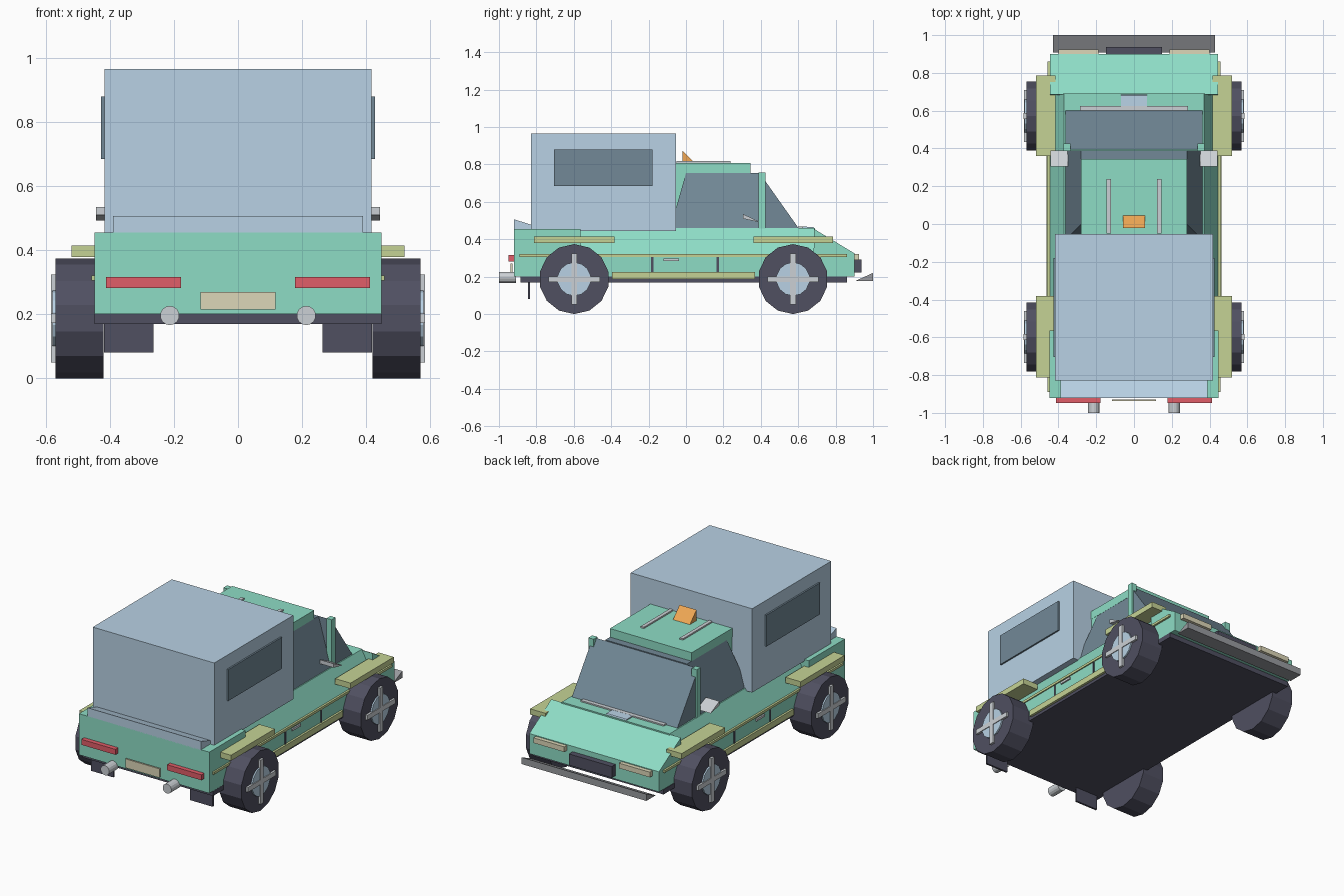
import bpy, bmesh, math
from mathutils import Matrix

if "Cube" in bpy.data.objects:
    bpy.data.objects.remove(bpy.data.objects["Cube"])

def mat(name, r, g, b):
    m = bpy.data.materials.new(name)
    m.diffuse_color = (r, g, b, 1)
    m.use_nodes = True
    m.node_tree.nodes["Principled BSDF"].inputs["Base Color"].default_value = m.diffuse_color
    return m

GREEN = mat("mint", 0.27, 0.72, 0.56)
BLUE = mat("pale_blue", 0.48, 0.64, 0.78)
GLASS = mat("glass", 0.17, 0.25, 0.31)
DARK = mat("rubber", 0.08, 0.08, 0.12)
OLIVE = mat("olive", 0.56, 0.65, 0.30)
RED = mat("red", 0.75, 0.11, 0.14)
ORANGE = mat("orange", 0.87, 0.39, 0.09)
CREAM = mat("cream", 0.72, 0.68, 0.48)
SILVER = mat("silver", 0.60, 0.63, 0.66)
STEEL = mat("steel", 0.32, 0.33, 0.35)

def finish(name, bm, material):
    bmesh.ops.recalc_face_normals(bm, faces=bm.faces)
    me = bpy.data.meshes.new(name)
    bm.to_mesh(me)
    bm.free()
    me.materials.append(material)
    ob = bpy.data.objects.new(name, me)
    bpy.context.collection.objects.link(ob)
    return ob

def prism(name, profile, a, b, material, axis="x"):
    """Extrude a (y,z) profile along x, or an (x,z) profile along y."""
    bm = bmesh.new()
    rings = []
    for d in (a, b):
        rings.append([bm.verts.new((d, p, q) if axis == "x" else (p, d, q)) for p, q in profile])
    n = len(profile)
    for r in rings:
        bm.faces.new(r)
    for i in range(n):
        j = (i + 1) % n
        bm.faces.new((rings[0][i], rings[0][j], rings[1][j], rings[1][i]))
    return finish(name, bm, material)

def box(name, x, y, z, material):
    return prism(name, [(y[0], z[0]), (y[1], z[0]), (y[1], z[1]), (y[0], z[1])], x[0], x[1], material)

def cylinder(name, center, r, depth, sides, material, axis="x"):
    bm = bmesh.new()
    bmesh.ops.create_cone(bm, cap_ends=True, segments=sides, radius1=r, radius2=r, depth=depth)
    turn = Matrix.Rotation(math.pi / 2, 4, "Y" if axis == "x" else "X")
    # a vertex of the ring points straight down
    spin = Matrix.Identity(4) if axis == "y" else Matrix.Rotation(
        math.pi / 2 if sides % 4 == 0 else 0, 4, "X")
    bmesh.ops.transform(bm, verts=bm.verts, matrix=Matrix.Translation(center) @ spin @ turn)
    if axis == "x":
        c = center
        top = max(v.co.z for v in bm.verts) - c[2]
        if top < r * 0.999:
            bmesh.ops.rotate(bm, verts=bm.verts, cent=c, matrix=Matrix.Rotation(math.pi / sides, 3, "X"))
    return finish(name, bm, material)

def mirror(ob):
    m = ob.modifiers.new("mirror", "MIRROR")
    m.use_axis[0] = True
    return ob

# Lower body: sloping shoulders, boxy tail, wedge bonnet
prism("body_middle", [(-0.45, 0.2), (0.45, 0.2), (0.45, 0.31), (0.37, 0.46), (-0.37, 0.46), (-0.45, 0.31)],
      -0.57, 0.69, GREEN, "y")
box("body_tail", (-0.447, 0.447), (-0.92, -0.565), (0.2, 0.455), GREEN)
prism("bonnet", [(0.68, 0.2), (0.9, 0.2), (0.9, 0.325), (0.685, 0.455)], -0.445, 0.445, GREEN)
box("chassis", (-0.448, 0.448), (-0.885, 0.86), (0.17, 0.2), DARK)
prism("bonnet_scoop", [(0.6, 0.455), (0.6, 0.468), (0.68, 0.466), (0.69, 0.455)], -0.07, 0.07, BLUE)
box("wiper_strip", (-0.285, 0.285), (0.6, 0.625), (0.455, 0.468), SILVER)

# Cab: tapered glass, windscreen wedge, pillars and roof
glass = prism("cab_glass", [(-0.085, 0.455), (0.39, 0.455), (0.39, 0.755), (0.0, 0.755)], -0.365, 0.365, GLASS)
for v in glass.data.vertices:
    if v.co.z > 0.7:
        v.co.x *= 0.28 / 0.365
prism("windscreen", [(0.395, 0.455), (0.605, 0.455), (0.395, 0.752)], -0.362, 0.362, GLASS)
mirror(box("windscreen_post", (0.337, 0.372), (0.387, 0.425), (0.455, 0.757), GREEN))
box("rear_cab_wall", (-0.28, 0.28), (-0.08, 0.0), (0.455, 0.76), GREEN)
box("roof", (-0.281, 0.281), (-0.08, 0.345), (0.755, 0.808), GREEN)
mirror(box("roof_rail", (0.123, 0.145), (-0.05, 0.237), (0.808, 0.817), SILVER))
prism("beacon", [(-0.02, 0.808), (0.045, 0.808), (-0.02, 0.875)], -0.058, 0.058, ORANGE)
mirror(prism("door_mirror", [(0.305, 0.535), (0.305, 0.51), (0.39, 0.492), (0.385, 0.497)], 0.35, 0.443, SILVER))

# Cargo box with side windows and tail ledge
box("cargo_box", (-0.417, 0.417), (-0.828, -0.053), (0.445, 0.965), BLUE)
mirror(box("cargo_window", (0.41, 0.427), (-0.705, -0.18), (0.685, 0.88), GLASS))
prism("tail_ledge", [(-0.92, 0.45), (-0.82, 0.45), (-0.82, 0.475), (-0.92, 0.507)], -0.39, 0.39, BLUE)

# Side trim
mirror(box("side_strip", (0.44, 0.457), (-0.89, 0.86), (0.306, 0.321), OLIVE))
mirror(box("sill", (0.41, 0.463), (-0.395, 0.37), (0.188, 0.225), OLIVE))
for y in (-0.18, 0.17):
    mirror(box("door_gap", (0.44, 0.454), (y - 0.006, y + 0.006), (0.225, 0.305), DARK))
mirror(box("door_handle", (0.44, 0.459), (-0.12, -0.038), (0.283, 0.297), SILVER))

# Wheels and fenders
for end, y, f0, f1 in (("front", 0.572, 0.36, 0.785), ("rear", -0.598, -0.812, -0.382)):
    z = 0.187
    mirror(cylinder(end + "_tyre", (0.495, y, z), 0.187, 0.15, 14, DARK))
    mirror(cylinder(end + "_hub", (0.56, y, z), 0.09, 0.038, 14, BLUE))
    mirror(box(end + "_spoke_upright", (0.565, 0.584), (y - 0.015, y + 0.015), (z - 0.137, z + 0.137), SILVER))
    mirror(box(end + "_spoke_level", (0.565, 0.5835), (y - 0.137, y + 0.137), (z - 0.015, z + 0.015), SILVER))
    mirror(box(end + "_fender", (0.415, 0.52), (f0, f1), (0.379, 0.414), OLIVE))

# Nose fittings
prism("nose_bumper", [(0.908, 0.178), (1.0, 0.178), (1.0, 0.22)], -0.428, 0.428, STEEL)
mirror(box("headlight", (0.188, 0.4), (0.89, 0.925), (0.288, 0.32), CREAM))
box("grille", (-0.147, 0.147), (0.89, 0.937), (0.222, 0.292), DARK)

# Tail fittings
mirror(box("tail_light", (0.178, 0.412), (-0.948, -0.91), (0.282, 0.316), RED))
box("number_plate", (-0.117, 0.117), (-0.938, -0.928), (0.215, 0.27), CREAM)
mirror(cylinder("exhaust", (0.213, -0.955, 0.196), 0.03, 0.09, 14, SILVER, "y"))
mirror(box("mud_flap", (0.263, 0.418), (-0.845, -0.833), (0.08, 0.19), DARK))
